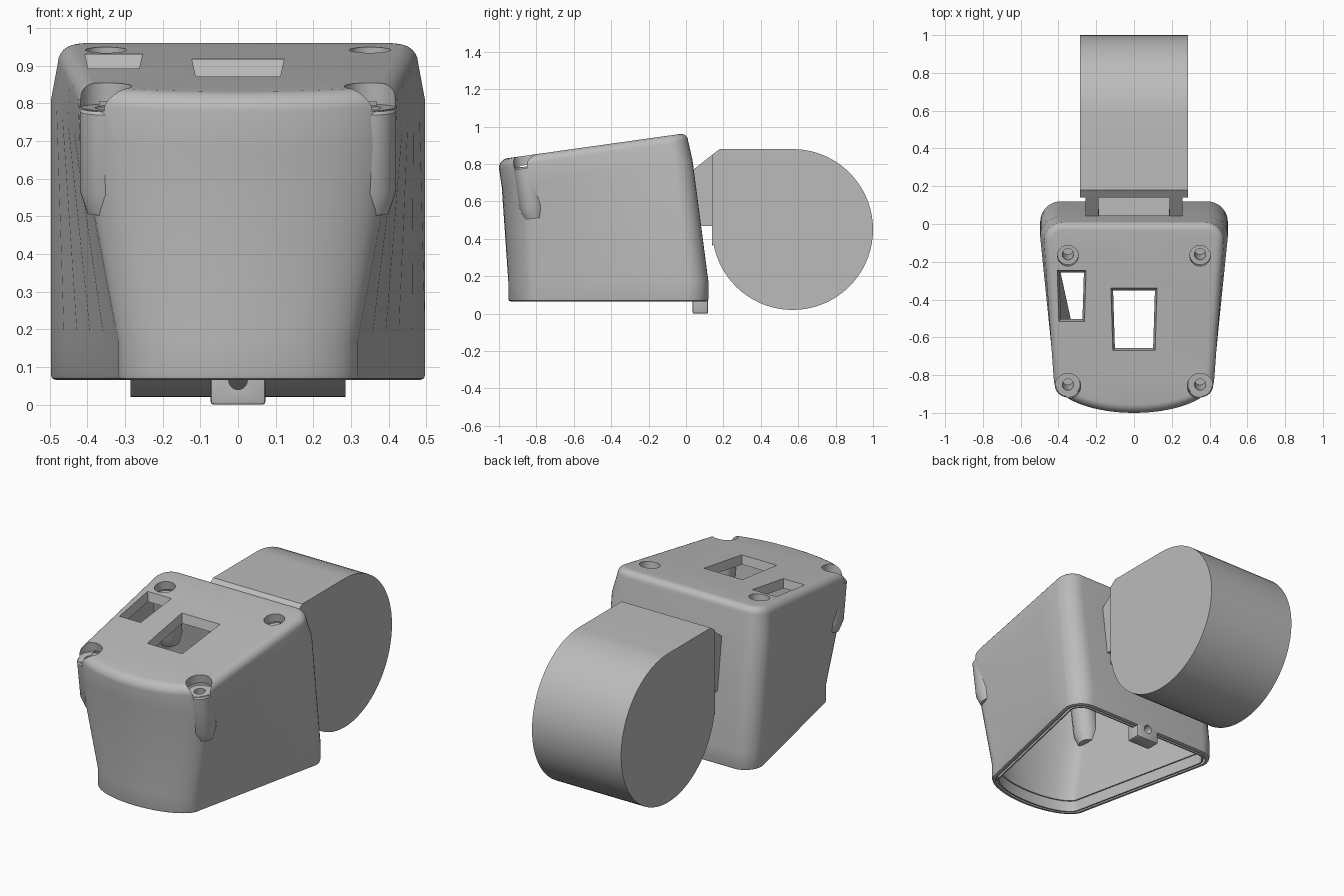
import bpy, bmesh, math
from mathutils import Matrix

if "Cube" in bpy.data.objects:
    bpy.data.objects.remove(bpy.data.objects["Cube"])

grey = bpy.data.materials.new("plain grey")
grey.diffuse_color = (0.5, 0.5, 0.5, 1)
grey.use_nodes = True
grey.node_tree.nodes["Principled BSDF"].inputs["Base Color"].default_value = grey.diffuse_color
TILT = math.atan(0.14)


def top_z(y):
    return 0.965 + 0.14 * y


def finish(name, bm):
    bmesh.ops.recalc_face_normals(bm, faces=bm.faces)
    me = bpy.data.meshes.new(name)
    bm.to_mesh(me)
    bm.free()
    me.materials.append(grey)
    ob = bpy.data.objects.new(name, me)
    bpy.context.collection.objects.link(ob)
    return ob


def loft(name, rings):
    """Skin a list of equal-length closed rings and cap both ends."""
    bm = bmesh.new()
    rows = [[bm.verts.new(p) for p in r] for r in rings]
    n = len(rows[0])
    for a, b in zip(rows, rows[1:]):
        for i in range(n):
            bm.faces.new((a[i], a[(i + 1) % n], b[(i + 1) % n], b[i]))
    bm.faces.new(rows[0])
    bm.faces.new(rows[-1])
    return finish(name, bm)


def rect(cx, cy, z, w, d):
    return [(cx + sx * w / 2, cy + sy * d / 2, z)
            for sx, sy in ((-1, -1), (1, -1), (1, 1), (-1, 1))]


def box(name, x0, x1, y0, y1, z0, z1):
    c = ((x0 + x1) / 2, (y0 + y1) / 2)
    return loft(name, [rect(*c, z, x1 - x0, y1 - y0) for z in (z0, z1)])


def extrude_x(name, profile, x0, x1):
    return loft(name, [[(x, y, z) for y, z in profile] for x in (x0, x1)])


def lathe(name, profile, matrix, n=32):
    """Revolve (radius, height) points around z, then place."""
    rings = [[matrix @ Matrix.Rotation(2 * math.pi * i / n, 4, 'Z')
              @ Matrix.Translation((r, 0, z)) for i in range(n)] for r, z in profile]
    return loft(name, [[m.translation for m in ring] for ring in rings])


def activate(ob):
    bpy.ops.object.select_all(action='DESELECT')
    ob.select_set(True)
    bpy.context.view_layer.objects.active = ob


def cut(ob, cutter):
    activate(ob)
    m = ob.modifiers.new("cut", 'BOOLEAN')
    m.operation, m.solver, m.object = 'DIFFERENCE', 'EXACT', cutter
    bpy.ops.object.modifier_apply(modifier=m.name)


def smooth(ob):
    activate(ob)
    bpy.ops.object.shade_smooth_by_angle(angle=math.radians(30))


def outline(hb, yb, hf, yf, y0, r, d=0.0):
    """Plan outline: rounded back corners, tapered sides, bowed front; d insets it."""
    hb, yb, hf, y0, r = hb - d, yb - d, hf - d, y0 + d, max(r - d, 0.02)
    half = []
    for i in range(9):
        a = math.pi / 2 * (1 - i / 8)
        half.append((hb - r + r * math.cos(a), yb - r + r * math.sin(a)))
    for i in range(1, 5):
        t = i / 5
        half.append((hb + (hf - hb) * t, yb - r + (yf - yb + r) * t))
    for i in range(15):
        a = math.pi / 2 * i / 14
        half.append((hf * math.cos(a), yf + (y0 - yf) * math.sin(a)))
    half[-1] = (0, y0)
    return half + [(-x, y) for x, y in reversed(half[:-1])]


BOTTOM = (0.497, 0.12, 0.32, -0.80, -0.95, 0.11)
UPPER = (0.497, 0.035, 0.42, -0.82, -0.985, 0.10)
RIM = (0.478, 0.012, 0.425, -0.82, -1.0, 0.10)


def flat(plan, z, d=0.0):
    return [(x, y, z) for x, y in outline(*plan, d)]


def slant(plan, drop, d=0.0):
    return [(x, y, top_z(y) - drop) for x, y in outline(*plan, d)]


# Hollow housing: inside ceiling, down the inner wall, grooved rim, up the outside
rings = [slant(RIM, 0.05, 0.06), slant(UPPER, 0.15, 0.05), flat(BOTTOM, 0.17, 0.05),
         flat(BOTTOM, 0.13, 0.05), flat(BOTTOM, 0.13, 0.042), flat(BOTTOM, 0.066, 0.042),
         flat(BOTTOM, 0.066, 0.034), flat(BOTTOM, 0.09, 0.034), flat(BOTTOM, 0.09, 0.022),
         flat(BOTTOM, 0.066, 0.022), flat(BOTTOM, 0.066, 0.012), flat(BOTTOM, 0.07, 0.003),
         flat(BOTTOM, 0.08), flat(BOTTOM, 0.17), slant(UPPER, 0.15)]
for i in range(7):
    a = math.pi / 2 * i / 6
    rings.append(slant(RIM, 0.045 * (1 - math.sin(a)), 0.045 * (1 - math.cos(a))))
housing = loft("housing", rings)

# Cutters: tapered windows in the top, duct opening, tab screw hole
cutters = []
for x, y, w, d in ((0, -0.51, 0.20, 0.29), (-0.33, -0.385, 0.11, 0.23)):
    z = top_z(y)
    cutters.append(loft("window_cutter", [
        rect(x, y, z - 0.12, w - 0.02, d - 0.02),
        rect(x, y, z + 0.08, w + 0.07, d + 0.08)]))
cutters.append(box("duct_cutter", -0.185, 0.185, -0.08, 0.2, 0.505, 0.74))
tab_hole = lathe("tab_hole_cutter", [(0.025, -0.1), (0.025, 0.15)],
                 Matrix.Translation((0, 0.06, 0.065)) @ Matrix.Rotation(-math.pi / 2, 4, 'X'), 24)
cutters.append(tab_hole)

# Four screw bosses, square to the sloping top, with counterbores above them
for x in (-0.35, 0.35):
    for y, bore, where in ((-0.16, 0.055, "back"), (-0.85, 0.068, "front")):
        m = (Matrix.Translation((x, y, top_z(y) - 0.06))
             @ Matrix.Rotation(TILT, 4, 'X'))
        boss = lathe(where + "_screw_boss", [
            (0.03, -0.2), (0.03, 0), (0.064, 0), (0.07, -0.008),
            (0.07, -0.22), (0.05, -0.28)], m)
        smooth(boss)
        cutters.append(lathe("bore_cutter", [
            (0.03, -0.2), (0.03, 0.002), (bore, 0.002), (bore, 0.15)], m))
for c in cutters:
    cut(housing, c)
smooth(housing)

# Mounting tab under the back edge
tab = box("mounting_tab", -0.073, 0.073, 0.035, 0.118, 0.0, 0.12)
activate(tab)
bev = tab.modifiers.new("bevel", 'BEVEL')
bev.width, bev.segments = 0.008, 2
bpy.ops.object.modifier_apply(modifier=bev.name)
cut(tab, tab_hole)
smooth(tab)
for c in cutters:
    bpy.data.objects.remove(c)

# Blower drum: round at the back, squared off at the top front
arc = [(0.57 + 0.43 * math.cos(a), 0.45 + 0.43 * math.sin(a))
       for a in (math.pi / 2 - 1.5 * math.pi * i / 54 for i in range(55))]
arc = [p for p in arc if not (p[0] < 0.145 and p[1] > 0.36)]
drum = extrude_x("blower_drum", [(0.14, 0.36), (0.14, 0.85), (0.18, 0.88)] + arc,
                 -0.285, 0.285)
smooth(drum)

# Open-topped duct linking the drum to the housing
for side, x0, x1 in (("left", -0.258, -0.187), ("right", 0.187, 0.258)):
    extrude_x(side + "_duct_wall",
              [(0.02, 0.755), (0.145, 0.853), (0.145, 0.47), (0.04, 0.47)], x0, x1)
box("duct_floor", -0.19, 0.19, 0.04, 0.145, 0.47, 0.5)
